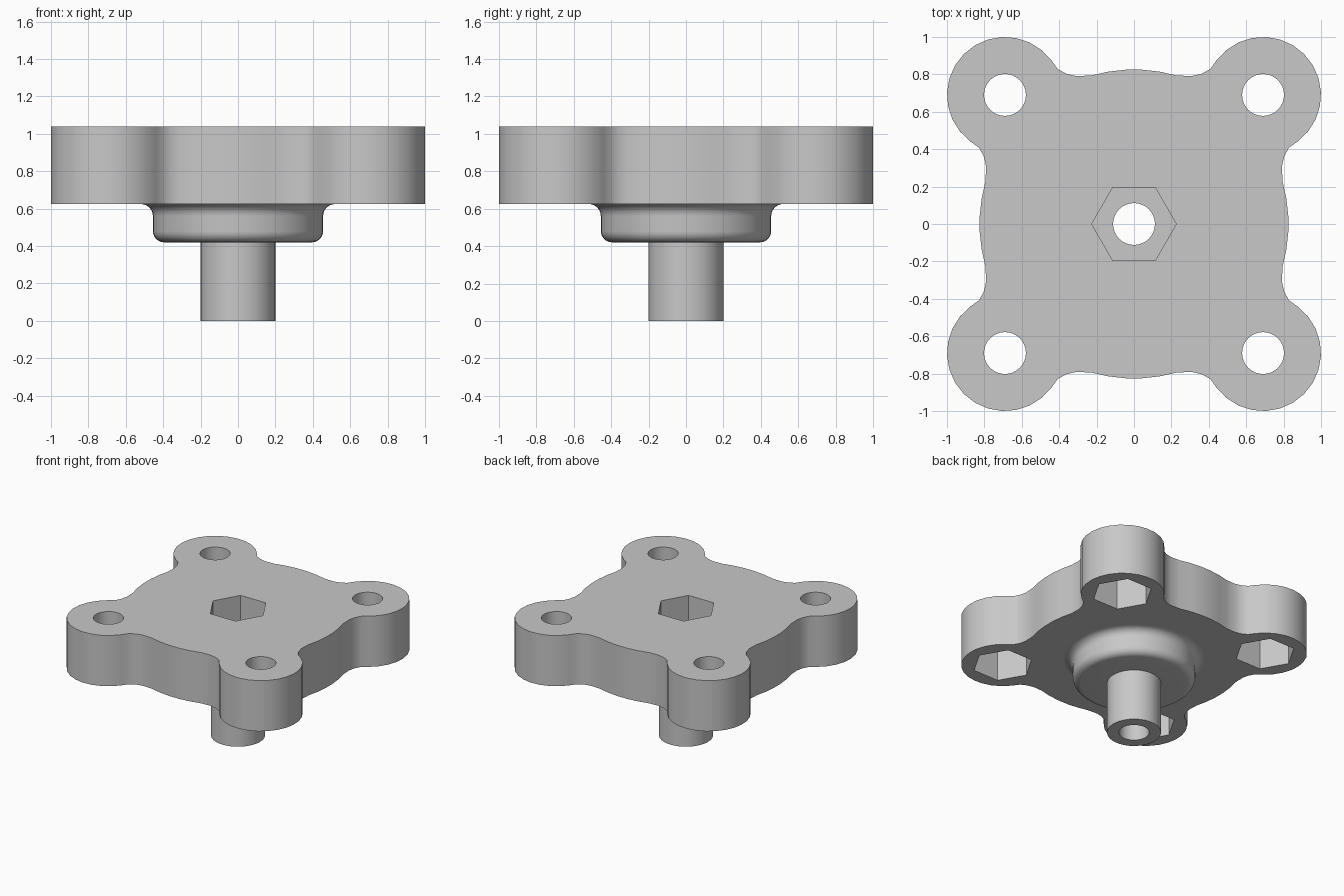
import bpy, bmesh
from math import cos, sin, radians, pi
from mathutils import Matrix

if "Cube" in bpy.data.objects:
    bpy.data.objects.remove(bpy.data.objects["Cube"], do_unlink=True)

grey = bpy.data.materials.new("plain_grey")
grey.use_nodes = True
colour = (0.58, 0.58, 0.58, 1)
grey.diffuse_color = colour
grey.node_tree.nodes["Principled BSDF"].inputs["Base Color"].default_value = colour

LOBE = 0.69          # lobe centre offset in x and y
BOTTOM, TOP = 0.625, 1.04
HOLE, HEX = 0.112, 0.226


def arc(cx, cy, r, start, end, steps):
    angles = [radians(start + (end - start) * i / steps) for i in range(steps + 1)]
    return [(cx + r * cos(a), cy + r * sin(a)) for a in angles]


def make_object(name, bm):
    bmesh.ops.recalc_face_normals(bm, faces=bm.faces)
    mesh = bpy.data.meshes.new(name)
    bm.to_mesh(mesh)
    bm.free()
    mesh.materials.append(grey)
    obj = bpy.data.objects.new(name, mesh)
    bpy.context.collection.objects.link(obj)
    return obj


def smooth(obj):
    bpy.ops.object.select_all(action="DESELECT")
    obj.select_set(True)
    bpy.context.view_layer.objects.active = obj
    bpy.ops.object.shade_smooth_by_angle(angle=radians(35))


def prism(name, outline, z0, z1):
    bm = bmesh.new()
    face = bm.faces.new([bm.verts.new((x, y, z0)) for x, y in outline])
    top = bmesh.ops.extrude_face_region(bm, geom=[face], use_keep_orig=True)
    verts = [v for v in top["geom"] if isinstance(v, bmesh.types.BMVert)]
    bmesh.ops.translate(bm, verts=verts, vec=(0, 0, z1 - z0))
    return make_object(name, bm)


def cut(target, name, x, y, r, sides, z0, z1):
    outline = arc(x, y, r, 0, 360, sides)[:-1]
    cutter = prism(name, outline, z0, z1)
    cutter.hide_render = True
    mod = target.modifiers.new(name, "BOOLEAN")
    mod.object, mod.operation, mod.solver = cutter, "DIFFERENCE", "EXACT"
    bpy.context.view_layer.objects.active = target
    bpy.ops.object.modifier_apply(modifier=mod.name)
    bpy.data.objects.remove(cutter, do_unlink=True)


# Plate outline: lobe, hollow fillet, bowed side, hollow fillet, four times round
quarter = (arc(LOBE, LOBE, 0.31, -53, 143, 14)
           + arc(0.29, 0.99, 0.2, -54, -100, 3)
           + arc(0, 0, 0.826, 74, 106, 5)
           + arc(-0.29, 0.99, 0.2, -80, -126, 3))
outline = []
for k in range(4):
    c, s = cos(k * pi / 2), sin(k * pi / 2)
    outline += [(x * c - y * s, x * s + y * c) for x, y in quarter]
knob_plate = prism("knob_plate", outline, BOTTOM, TOP)

# Corner bolt holes with hexagon pockets from below
for sx in (-1, 1):
    for sy in (-1, 1):
        x, y = sx * LOBE, sy * LOBE
        cut(knob_plate, "bolt_hole", x, y, HOLE, 32, 0.5, 1.2)
        cut(knob_plate, "nut_pocket", x, y, HEX, 6, 0.5, BOTTOM + 0.25)

# Centre bore with a hexagon pocket from above
cut(knob_plate, "centre_bore", 0, 0, HOLE, 32, 0.5, 1.2)
cut(knob_plate, "centre_pocket", 0, 0, HEX, 6, TOP - 0.27, 1.2)
smooth(knob_plate)

# Collar and hollow shaft, turned around z
profile = ([(HOLE, BOTTOM), (HOLE, 0), (0.2, 0), (0.2, 0.42)]
           + arc(0.395, 0.48, 0.06, -90, 0, 6)
           + arc(0.52, 0.56, 0.065, 180, 90, 6))
bm = bmesh.new()
points = [bm.verts.new((r, 0, z)) for r, z in profile]
edges = [bm.edges.new(pair) for pair in zip(points, points[1:])]
bmesh.ops.spin(bm, geom=points + edges, axis=(0, 0, 1), cent=(0, 0, 0),
               angle=2 * pi, steps=48, use_merge=True)
bmesh.ops.remove_doubles(bm, verts=bm.verts, dist=0.0001)
# Close the ring where it meets the plate
rim = [e for e in bm.edges if e.is_boundary]
bmesh.ops.bridge_loops(bm, edges=rim)
collar_and_shaft = make_object("collar_and_shaft", bm)
smooth(collar_and_shaft)
